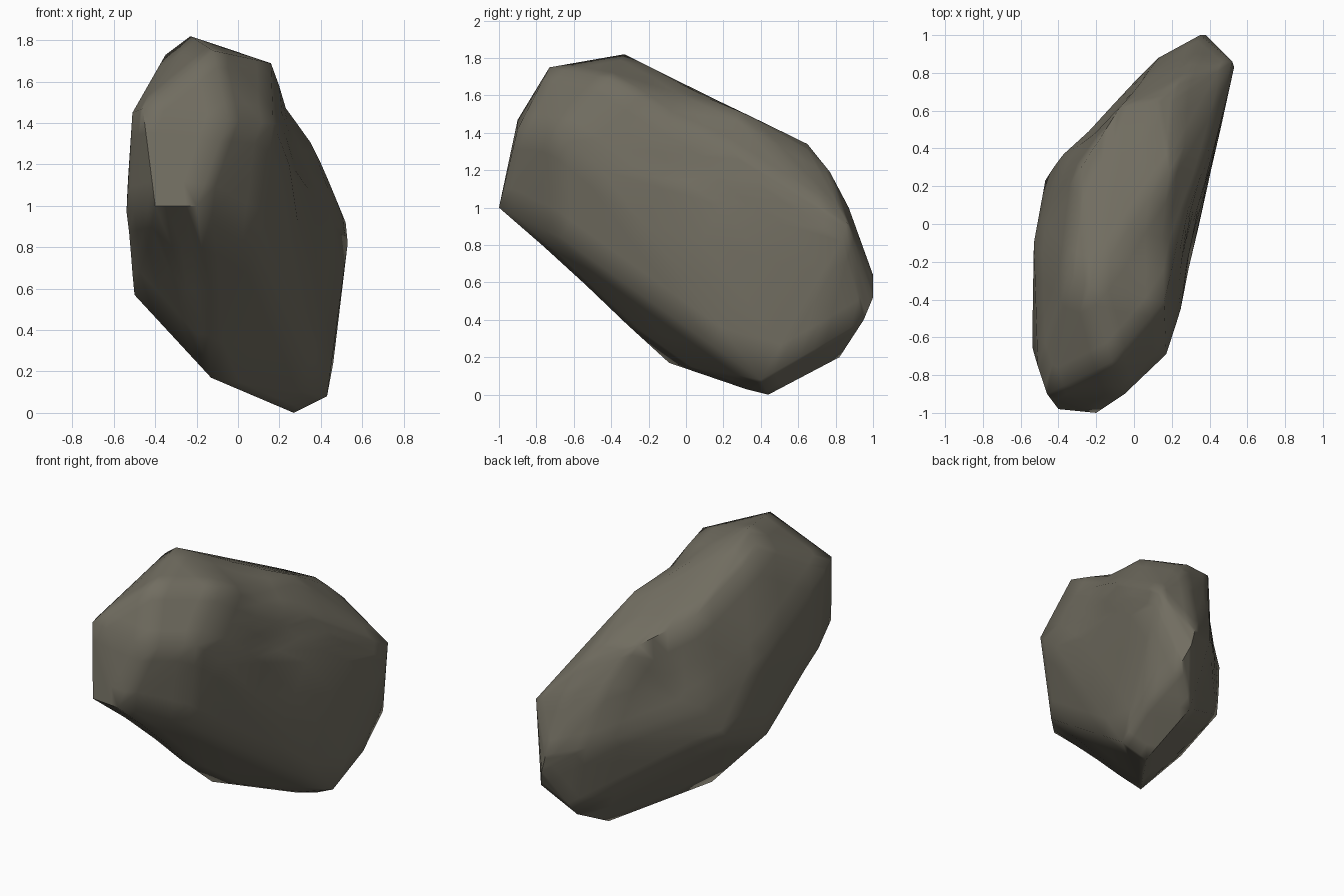
import bpy, bmesh, math
from mathutils import Vector

if "Cube" in bpy.data.objects:
    bpy.data.objects.remove(bpy.data.objects["Cube"])

# Key corners of the boulder
corners = [
    # crown
    (-.23, -.33, 1.82), (-.12, -.73, 1.75), (-.35, -.28, 1.73), (.16, -.41, 1.69),
    (.19, .28, 1.52), (-.28, .3, 1.48),
    # blunt front nose
    (-.46, -.9, 1.47), (-.51, -.75, 1.45), (-.05, -.9, 1.42), (-.4, -.98, 1.0), (-.2, -1, 1.0),
    # right flank
    (.17, -.69, 1.4), (.25, -.45, 1.2), (.1, -.67, .84), (.36, .24, 1.31), (.24, -.05, .4),
    (.43, .42, 1.1),
    # left flank
    (-.54, -.65, .97), (-.53, -.1, 1.15), (-.5, -.15, .57), (-.47, .23, .68), (-.38, .38, .92),
    # rear end
    (-.08, .62, 1.35), (.12, .65, 1.34), (.21, .65, 1.31), (.25, .77, 1.19), (.03, .75, 1.1),
    (.3, .87, 1.0), (.52, .86, .92), (.53, .83, .82), (.35, 1, .64), (.38, 1, .52),
    (.42, .95, .4), (.46, .68, .24), (.24, .82, .2), (.13, .88, .7),
    # base
    (.43, .4, .08), (.27, .44, 0), (.2, .32, .03), (-.13, -.09, .17),
]

# Worn hollows: centre, radius, depth
hollows = [
    ((.29, -.02, 1.2), .27, .035),   # right flank
    ((.19, -.05, 1.58), .2, .045),   # crest behind the head
    ((-.2, .5, 1.05), .25, .035),    # rear left side
    ((-.33, -.62, .72), .2, .035),   # under the nose
]

bm = bmesh.new()
for c in corners:
    bm.verts.new(c)
bmesh.ops.convex_hull(bm, input=bm.verts)
loose = [v for v in bm.verts if not v.link_faces]
bmesh.ops.delete(bm, geom=loose, context='VERTS')
bmesh.ops.subdivide_edges(bm, edges=bm.edges, cuts=3, use_grid_fill=True)
bmesh.ops.triangulate(bm, faces=bm.faces)
bmesh.ops.recalc_face_normals(bm, faces=bm.faces)
bm.normal_update()

# Press each hollow inward with a soft falloff
for centre, radius, depth in hollows:
    centre = Vector(centre)
    inward = -min(bm.verts, key=lambda v: (v.co - centre).length).normal.copy()
    for v in bm.verts:
        d = (v.co - centre).length / radius
        v.co += inward * depth * math.exp(-d * d)

mesh = bpy.data.meshes.new("boulder")
bm.to_mesh(mesh)
bm.free()
rock = bpy.data.objects.new("boulder", mesh)
bpy.context.collection.objects.link(rock)

# Olive grey stone
stone = bpy.data.materials.new("olive grey stone")
stone.diffuse_color = (.165, .153, .118, 1)
stone.use_nodes = True
stone.node_tree.nodes["Principled BSDF"].inputs["Base Color"].default_value = stone.diffuse_color
mesh.materials.append(stone)

# Soft shading, with only the hardest creases kept
bpy.context.view_layer.objects.active = rock
rock.select_set(True)
bpy.ops.object.shade_smooth_by_angle(angle=1.0)
